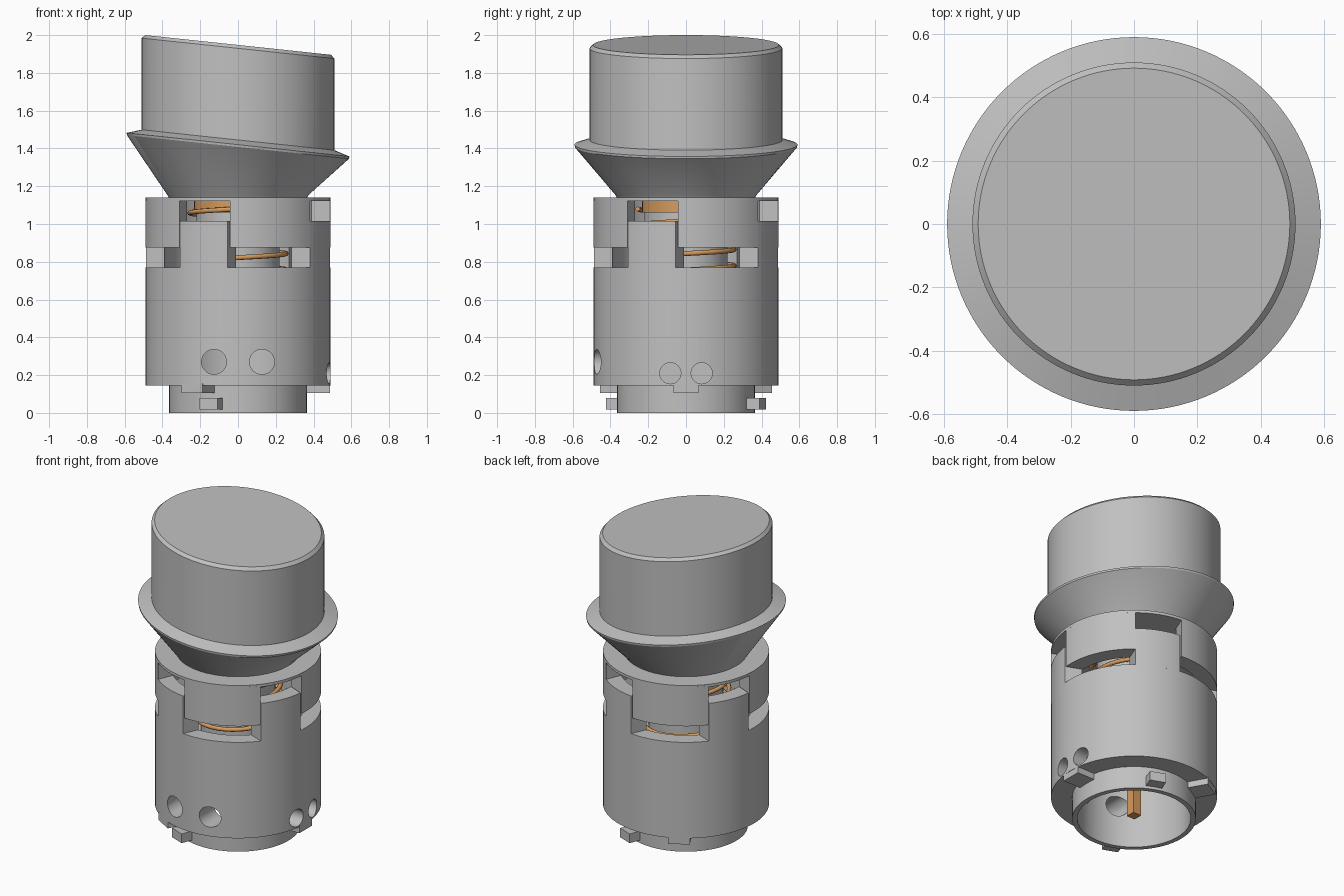
import bpy, bmesh
from math import sin, cos, pi, radians
from mathutils import Matrix

cube = bpy.data.objects.get("Cube")
if cube:
    bpy.data.objects.remove(cube, do_unlink=True)


def material(name, color):
    m = bpy.data.materials.new(name)
    m.use_nodes = True
    m.diffuse_color = (*color, 1)
    m.node_tree.nodes["Principled BSDF"].inputs["Base Color"].default_value = (*color, 1)
    return m


GREY = material("metal grey", (0.53, 0.53, 0.53))
COPPER = material("copper", (0.68, 0.33, 0.11))
TILT = -0.106   # slope of the slanted cap along x
OUTER = 0.49


def finish(name, bm, mat):
    bmesh.ops.recalc_face_normals(bm, faces=bm.faces)
    mesh = bpy.data.meshes.new(name)
    bm.to_mesh(mesh)
    bm.free()
    obj = bpy.data.objects.new(name, mesh)
    bpy.context.collection.objects.link(obj)
    mesh.materials.append(mat)
    return obj


def smooth(obj):
    bpy.ops.object.select_all(action="DESELECT")
    obj.select_set(True)
    bpy.context.view_layer.objects.active = obj
    bpy.ops.object.shade_smooth_by_angle(angle=radians(25))


def polar(r, a, z):
    return (r * sin(a), -r * cos(a), z)


def lathe(name, profile, mat, n=96):
    """Revolve (radius, z, tilt) rings, capping both ends."""
    bm = bmesh.new()
    rings = []
    for r, z, *tilt in profile:
        t = tilt[0] if tilt else 0
        ring = []
        for i in range(n):
            x, y, h = polar(r, 2 * pi * i / n, z)
            ring.append(bm.verts.new((x, y, h + t * x)))
        rings.append(ring)
    for a, b in zip(rings, rings[1:]):
        for i in range(n):
            j = (i + 1) % n
            bm.faces.new((a[i], a[j], b[j], b[i]))
    bm.faces.new(rings[0])
    bm.faces.new(rings[-1])
    return finish(name, bm, mat)


def teeth(name, centre, half_out, half_in, inner, low, high):
    """Four arc-shaped teeth, spaced a quarter turn apart."""
    bm = bmesh.new()
    steps = 16
    for k in range(4):
        mid = radians(centre + 90 * k)
        outline = []
        for r, half in ((OUTER, half_out), (inner, -half_in)):
            for i in range(steps + 1):
                outline.append((r, mid + radians(half) * (2 * i / steps - 1)))
        ends = [[bm.verts.new(polar(r, a, z)) for r, a in outline] for z in (low, high)]
        for e in ends:
            bm.faces.new(e)
        for i in range(len(outline)):
            j = (i + 1) % len(outline)
            bm.faces.new((ends[0][i], ends[0][j], ends[1][j], ends[1][i]))
    obj = finish(name, bm, GREY)
    smooth(obj)
    return obj


def box(name, size, radius, angle, z, mat=GREY):
    """Block of (width, depth, height) standing at an angle around the axis."""
    bm = bmesh.new()
    bmesh.ops.create_cube(bm, size=1)
    bmesh.ops.scale(bm, vec=size, verts=bm.verts)
    bmesh.ops.translate(bm, vec=(0, -radius, z), verts=bm.verts)
    bmesh.ops.rotate(bm, matrix=Matrix.Rotation(radians(angle), 3, "Z"), verts=bm.verts)
    return finish(name, bm, mat)


# Slanted cap, flange and cone in one revolved body
cap = lathe("slanted_cap", [
    (0.36, 1.13), (0.375, 1.155),
    (0.588, 1.408, TILT), (0.59, 1.42, TILT), (0.51, 1.445, TILT),
    (0.51, 1.93, TILT), (0.492, 1.948, TILT)], GREY, 128)
smooth(cap)

# Lower sleeve with its bottom spigot and both cavities
sleeve = lathe("sleeve", [
    (0.02, 0.42), (0.335, 0.42), (0.335, 0), (0.365, 0), (0.365, 0.145),
    (OUTER, 0.145), (OUTER, 0.77), (0.39, 0.77), (0.39, 0.6), (0.02, 0.6)], GREY)

# Screw holes in pairs: deep ones in front, shallow ones on the left side
bm = bmesh.new()
for offset, radius, z, turn, near in ((0.127, 0.066, 0.27, 0, 0.2),
                                      (0.083, 0.056, 0.21, 90, 0.4)):
    for side in (-1, 1):
        depth = 0.6 - near
        place = (Matrix.Rotation(radians(turn), 4, "Z")
                 @ Matrix.Translation((side * offset, -near - depth / 2, z))
                 @ Matrix.Rotation(pi / 2, 4, "X"))
        bmesh.ops.create_cone(bm, cap_ends=True, segments=32, radius1=radius,
                              radius2=radius, depth=depth, matrix=place)
cutter = finish("hole_cutter", bm, GREY)
cutter.hide_render = True
cut = sleeve.modifiers.new("holes", "BOOLEAN")
cut.operation = "DIFFERENCE"
cut.solver = "EXACT"
cut.object = cutter
bpy.context.view_layer.objects.active = sleeve
sleeve.select_set(True)
bpy.ops.object.modifier_apply(modifier=cut.name)
bpy.data.objects.remove(cutter, do_unlink=True)
smooth(sleeve)

# Interlocking teeth of the sleeve and the crown
teeth("sleeve_teeth", -22.7, 16.3, 21, 0.39, 0.765, 1.015)
teeth("crown_teeth", 22.9, 28, 23.5, 0.39, 0.875, 1.13)
smooth(lathe("crown_disc", [(OUTER, 1.122), (OUTER, 1.14)], GREY))

# Inner post, copper collar, coil spring and contact pin
smooth(lathe("inner_post", [(0.22, 0.59), (0.22, 1.125)], GREY, 64))
smooth(lathe("copper_collar", [(0.232, 1.06), (0.232, 1.123)], COPPER, 64))

curve = bpy.data.curves.new("coil_spring", "CURVE")
curve.dimensions = "3D"
curve.bevel_depth = 0.013
curve.bevel_resolution = 2
curve.use_fill_caps = True
turns, per_turn = 5, 40
path = curve.splines.new("POLY")
path.points.add(turns * per_turn)
for i, p in enumerate(path.points):
    f = i / (turns * per_turn)
    p.co = (*polar(0.255, 2 * pi * turns * f, 0.65 + 0.43 * f), 1)
curve.materials.append(COPPER)
bpy.context.collection.objects.link(bpy.data.objects.new("coil_spring", curve))

box("contact_pin", (0.06, 0.06, 0.42), 0, 0, 0.23, COPPER)

# Bayonet lugs on the spigot and locating tabs under the sleeve
for i, angle in enumerate((-21, 159)):
    box(f"bayonet_lug_{i + 1}", (0.1, 0.09, 0.06), 0.39, angle, 0.048)
for i, angle in enumerate((-30, 90, 210)):
    box(f"locating_tab_{i + 1}", (0.13, 0.125, 0.05), 0.425, angle, 0.13)
